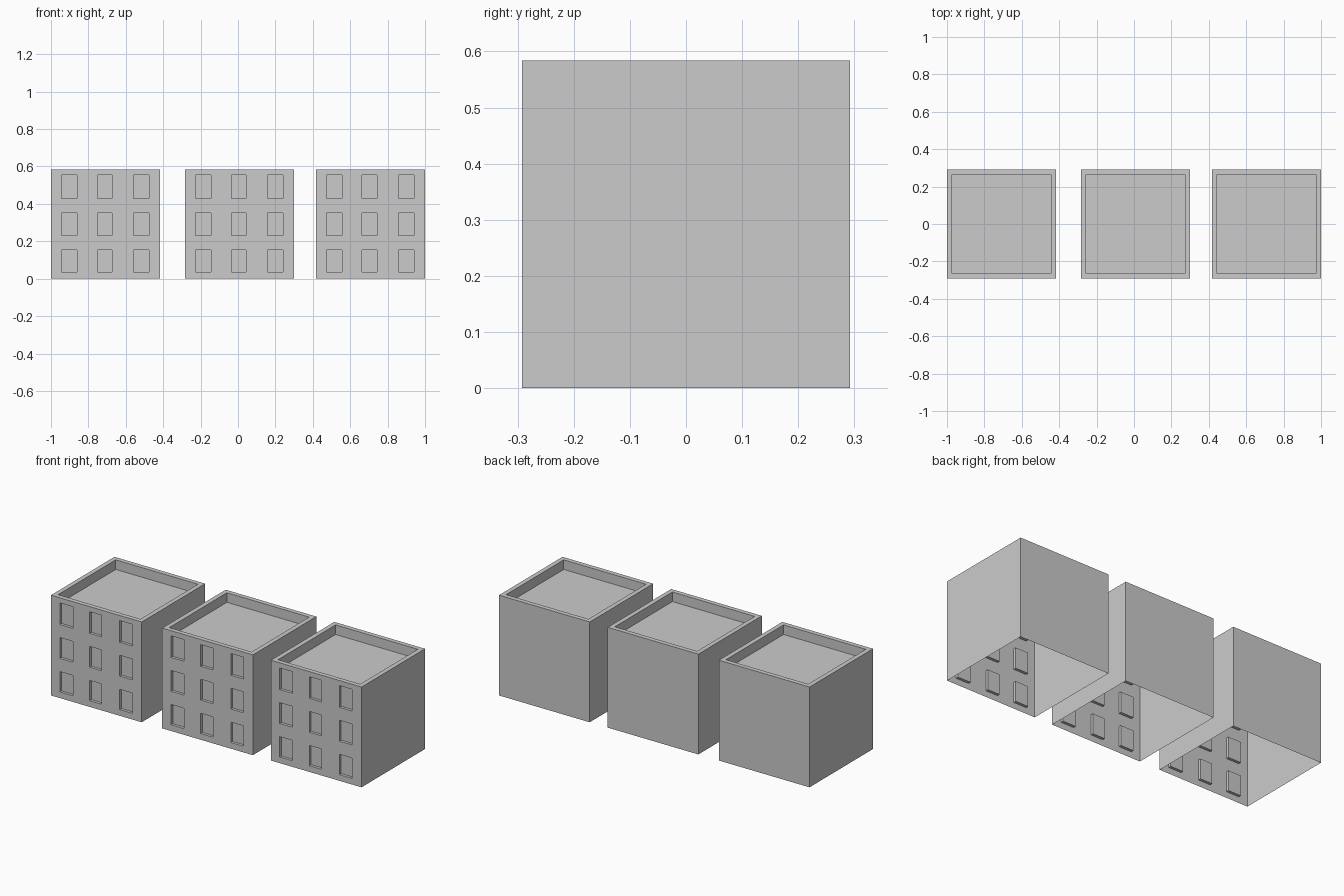
import bpy, bmesh
from mathutils import Vector, Matrix

if "Cube" in bpy.data.objects:
    bpy.data.objects.remove(bpy.data.objects["Cube"])

S = 0.584                      # building edge length
RIM, ROOF_DROP = 0.038, 0.056  # parapet width and roof depth
REVEAL = 0.016                 # window recess depth
COLS = [(0.057, 0.140), (0.248, 0.326), (0.442, 0.524)]
ROWS = [(0.036, 0.154), (0.231, 0.352), (0.428, 0.554)]


def push(bm, faces, offset):
    res = bmesh.ops.extrude_discrete_faces(bm, faces=faces)
    verts = {v for f in res["faces"] for v in f.verts}
    bmesh.ops.translate(bm, verts=list(verts), vec=offset)


def front_faces(bm):
    bm.normal_update()
    return [f for f in bm.faces if f.normal.y < -0.9]


def cut_front(bm, co, no):
    faces = front_faces(bm)
    geom = list({e for f in faces for e in f.edges})
    geom += list({v for f in faces for v in f.verts}) + faces
    bmesh.ops.bisect_plane(bm, geom=geom, plane_co=co, plane_no=no)


def building(name, left):
    # Shell, open underneath
    bm = bmesh.new()
    bmesh.ops.create_cube(bm, size=S, matrix=Matrix.Translation((left + S / 2, 0, S / 2)))
    bm.normal_update()
    bmesh.ops.delete(bm, geom=[f for f in bm.faces if f.normal.z < -0.9],
                     context='FACES_ONLY')

    # Sunken roof behind a parapet
    top = [f for f in bm.faces if f.normal.z > 0.9]
    bmesh.ops.inset_region(bm, faces=top, thickness=RIM)
    push(bm, top, Vector((0, 0, -ROOF_DROP)))
    bm.normal_update()

    # Recessed windows; the front wall is split only on the outer plane
    inner = -S / 2 + RIM / 2

    for pair in COLS:
        for x in pair:
            keep_cut(bm, (left + x, 0, 0), (1, 0, 0), inner)
    for pair in ROWS:
        for z in pair:
            keep_cut(bm, (0, 0, z), (0, 0, 1), inner)
    panes = []
    for f in wall_faces(bm, inner):
        c = f.calc_center_median()
        if any(a < c.x - left < b for a, b in COLS) and any(a < c.z < b for a, b in ROWS):
            panes.append(f)
    push(bm, panes, Vector((0, REVEAL, 0)))

    me = bpy.data.meshes.new(name)
    bm.to_mesh(me)
    bm.free()
    ob = bpy.data.objects.new(name, me)
    bpy.context.collection.objects.link(ob)


def wall_faces(bm, limit):
    return [f for f in front_faces(bm) if f.calc_center_median().y < limit]


def keep_cut(bm, co, no, limit):
    faces = wall_faces(bm, limit)
    geom = list({e for f in faces for e in f.edges})
    geom += list({v for f in faces for v in f.verts}) + faces
    bmesh.ops.bisect_plane(bm, geom=geom, plane_co=co, plane_no=no)


for name, left in (("left_building", -1.0), ("middle_building", -0.284),
                   ("right_building", 1.0 - S)):
    building(name, left)
